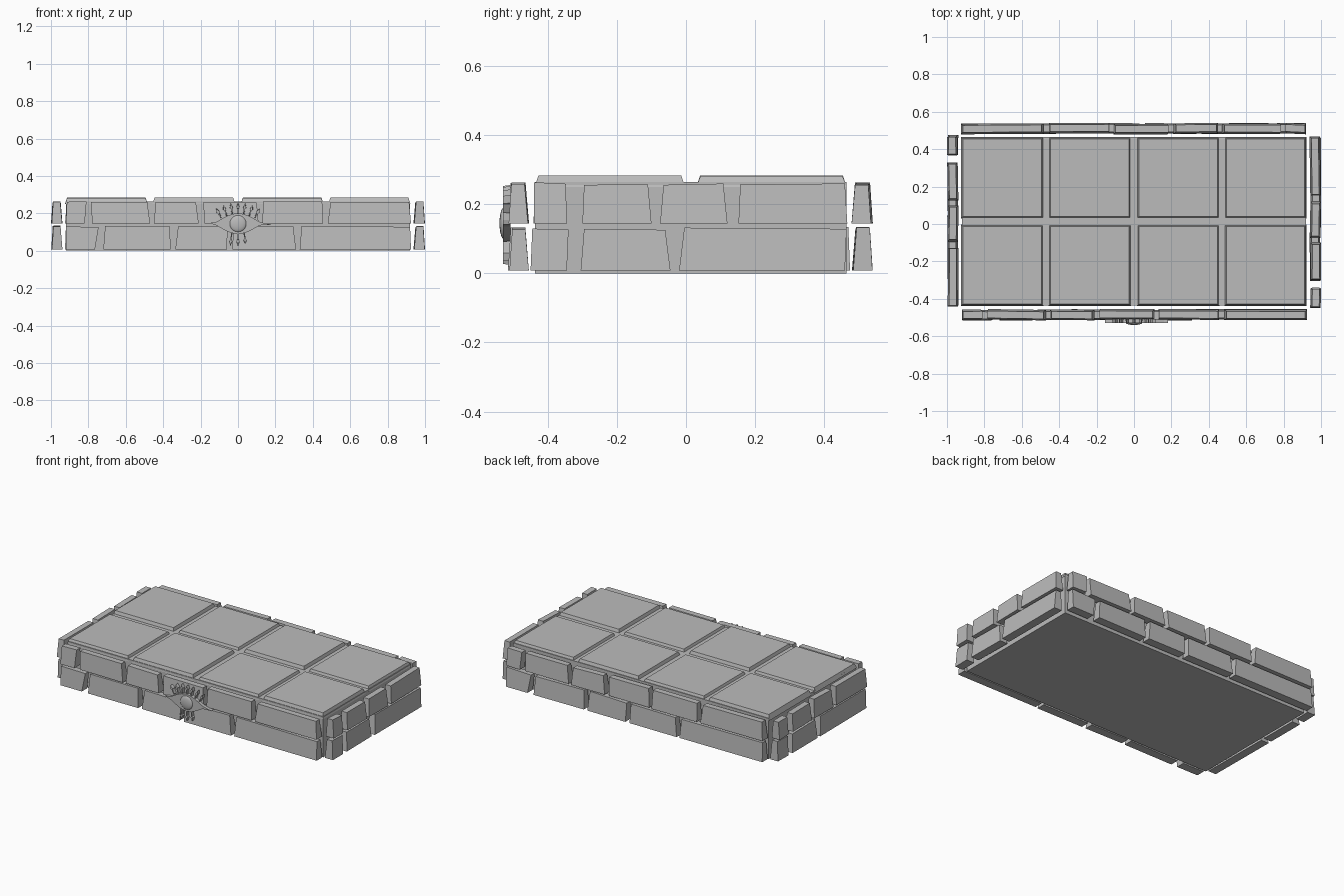
import bpy, bmesh, math, random
from mathutils import Matrix

if "Cube" in bpy.data.objects:
    bpy.data.objects.remove(bpy.data.objects["Cube"])

random.seed(4)
stone = bpy.data.materials.new("grey_stone")
stone.diffuse_color = (0.5, 0.5, 0.5, 1)
stone.use_nodes = True
stone.node_tree.nodes["Principled BSDF"].inputs["Base Color"].default_value = stone.diffuse_color


def finish(name, bm):
    bmesh.ops.recalc_face_normals(bm, faces=bm.faces)
    mesh = bpy.data.meshes.new(name)
    bm.to_mesh(mesh)
    bm.free()
    mesh.materials.append(stone)
    obj = bpy.data.objects.new(name, mesh)
    bpy.context.collection.objects.link(obj)
    return obj


def loft(name, bottom, top, matrix=Matrix()):
    """Solid between two matching loops of points."""
    bm = bmesh.new()
    a = [bm.verts.new(p) for p in bottom]
    b = [bm.verts.new(p) for p in top]
    n = len(a)
    bm.faces.new(a[::-1])
    bm.faces.new(b)
    for i in range(n):
        bm.faces.new((a[i], a[(i + 1) % n], b[(i + 1) % n], b[i]))
    bm.transform(matrix)
    return finish(name, bm)


def rect(x0, x1, y0, y1, z):
    return [(x0, y0, z), (x1, y0, z), (x1, y1, z), (x0, y1, z)]


def plate(name, outline, y_back, y_front, taper=1.0):
    """Extrude an x-z outline towards the front."""
    cx = sum(p[0] for p in outline) / len(outline)
    cz = sum(p[1] for p in outline) / len(outline)
    front = [(cx + (x - cx) * taper, y_front, cz + (z - cz) * taper) for x, z in outline]
    return loft(name, [(x, y_back, z) for x, z in outline], front)


# Inner slab
loft("core_slab", rect(-0.92, 0.92, -0.437, 0.465, 0.0),
     rect(-0.92, 0.92, -0.437, 0.465, 0.264))

# Chamfered paving tiles, two rows of four
for j, (y0, y1) in enumerate([(-0.438, -0.003), (0.03, 0.465)]):
    for i, (x0, x1) in enumerate([(-0.925, -0.483), (-0.457, -0.015), (0.015, 0.457), (0.483, 0.922)]):
        h = 0.28 + 0.004 * ((i + j) % 2)
        loft(f"paving_tile_{j}_{i}", rect(x0, x1, y0, y1, 0.25),
             rect(x0 + 0.011, x1 - 0.011, y0 + 0.011, y1 - 0.011, h))

# Brick rows: (bottom start, bottom end, top start, top end) along each wall
FRONT = [
    [(-0.92, -0.765, -0.92, -0.745), (-0.72, -0.36, -0.71, -0.365),
     (-0.335, -0.06, -0.32, -0.055), (-0.03, 0.31, -0.025, 0.295),
     (0.33, 0.925, 0.34, 0.92)],
    [(-0.92, -0.82, -0.915, -0.81), (-0.78, -0.47, -0.785, -0.485),
     (-0.45, -0.21, -0.44, -0.225), (-0.18, 0.11, -0.185, 0.10),
     (0.13, 0.455, 0.135, 0.45), (0.48, 0.925, 0.495, 0.915)],
]
SIDE = [
    [(-0.45, -0.345, -0.445, -0.34), (-0.305, -0.045, -0.295, -0.06),
     (-0.02, 0.46, -0.005, 0.465)],
    [(-0.44, -0.345, -0.44, -0.348), (-0.30, -0.10, -0.295, -0.11),
     (-0.075, 0.12, -0.065, 0.108), (0.152, 0.467, 0.157, 0.46)],
]
ROW_Z = [(0.008, 0.13), (0.145, 0.26)]


def wall(name, rows, matrix):
    for r, row in enumerate(rows):
        z0, z1 = ROW_Z[r]
        for k, (a, b, c, d) in enumerate(row):
            # slight lean and twist per brick; outer face is at local y = 0
            t0, t1 = (random.uniform(0, 0.006) for _ in range(2))
            w = [random.uniform(-0.004, 0.004) for _ in range(2)]
            bottom = [(a, t0, z0), (b, t1, z0), (b, 0.056 + t1, z0), (a, 0.056 + t0, z0)]
            top = [(c, 0.008 + t0, z1 + w[0]), (d, 0.008 + t1, z1 + w[1]),
                   (d, 0.046 + t1, z1 + w[1]), (c, 0.046 + t0, z1 + w[0])]
            loft(f"{name}_brick_{r}_{k}", bottom, top, matrix)


# Opposite walls are half-turn copies about the slab centre
centre = Matrix.Translation((0, 0.0125, 0))
half = centre @ Matrix.Rotation(math.pi, 4, 'Z') @ centre.inverted()
front_m = Matrix.Translation((0, -0.516, 0))
side_m = Matrix.Translation((1.0, 0, 0)) @ Matrix.Rotation(math.pi / 2, 4, 'Z')
wall("front", FRONT, front_m)
wall("back", FRONT, half @ front_m)
wall("right", SIDE, side_m)
wall("left", SIDE, half @ side_m)

# Eye emblem: almond plate with thin tips
N = 14
upper = [(-0.135 + 0.27 * i / N, 0.145 + 0.055 * math.sin(math.pi * i / N) ** 1.2) for i in range(1, N)]
lower = [(x, 0.145 - (z - 0.145)) for x, z in upper]
almond = [(-0.155, 0.148)] + upper + [(0.16, 0.143), (0.183, 0.141), (0.16, 0.138)] + lower[::-1]
plate("eye_plate", almond, -0.508, -0.53)

# Domed eyeball
bm = bmesh.new()
bmesh.ops.create_uvsphere(bm, u_segments=20, v_segments=10, radius=1.0)
bm.transform(Matrix.Translation((0, -0.528, 0.145)) @ Matrix.Diagonal((0.045, 0.012, 0.045, 1)))
for f in bm.faces:
    f.smooth = True
finish("eyeball", bm)


# Lashes: drop-shaped spikes fanned around the almond
def lash(name, x, z, angle, length):
    shape = [(-0.003, 0), (0.003, 0), (0.004, 0.5), (0.009, 0.62), (0, 1), (-0.009, 0.62), (-0.004, 0.5)]
    s, c = math.sin(angle), math.cos(angle)
    pts = [(x + u * c + v * length * s, z - u * s + v * length * c) for u, v in shape]
    plate(name, pts, -0.508, -0.53, 0.9)


for i in range(-3, 4):
    lash(f"upper_lash_{i + 3}", i * 0.03, 0.198 - 0.0025 * i * i, i * 0.16, 0.058)
for i in (-1, 0, 1):
    lash(f"lower_lash_{i + 1}", i * 0.033, 0.094, math.pi - i * 0.12, 0.07 if i < 1 else 0.06)
